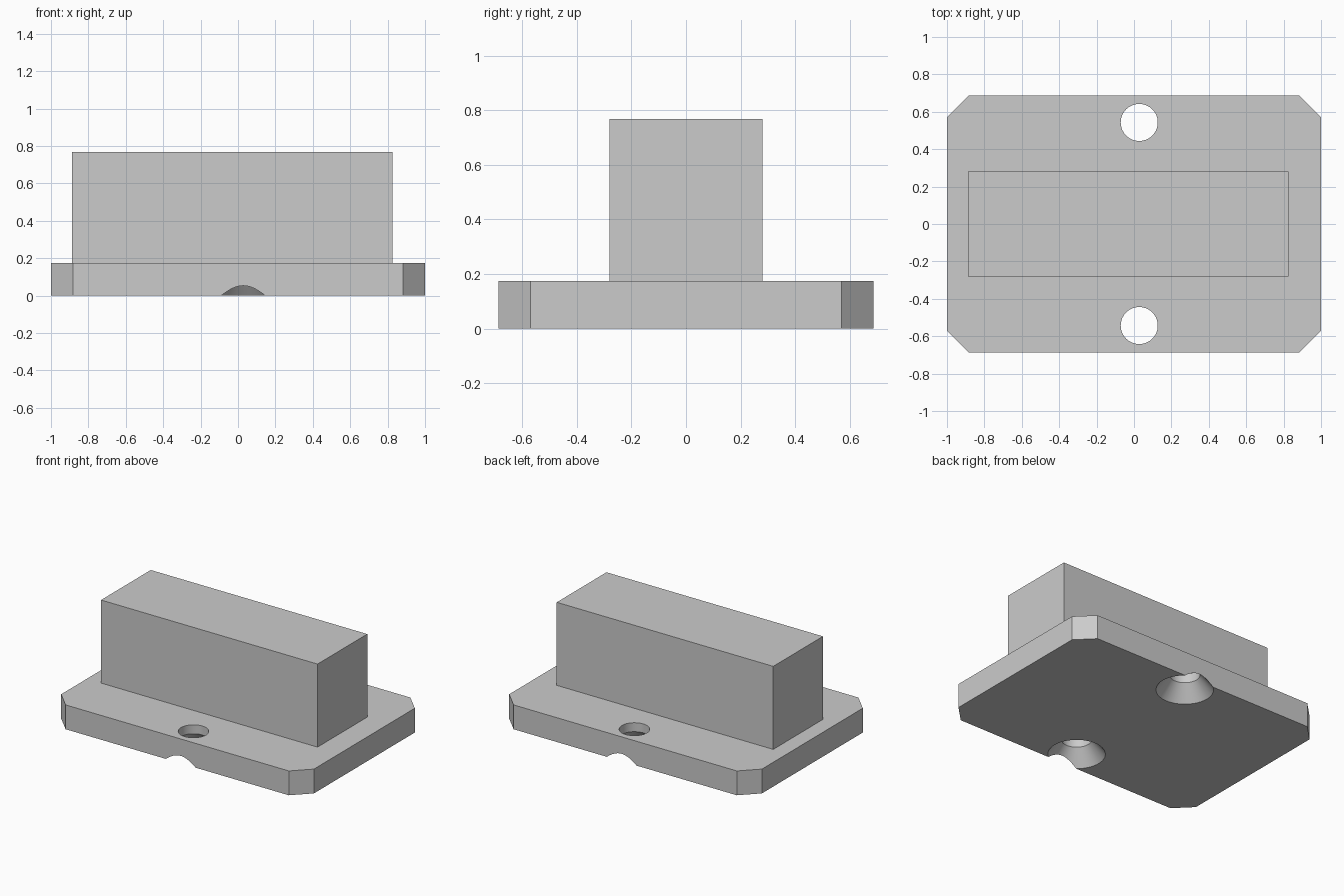
import bpy
import bmesh
import math

default = bpy.data.objects.get("Cube")
if default:
    bpy.data.objects.remove(default, do_unlink=True)

PLATE_H, BLOCK_TOP = 0.174, 0.768
HALF_X, HALF_Y, CHAMFER = 1.0, 0.687, 0.117
HOLE_X, HOLE_Y = 0.028, 0.543
HOLE_R, SINK_R, SINK_H = 0.099, 0.186, 0.11

grey = bpy.data.materials.new("plain_grey")
grey.use_nodes = True
colour = (0.6, 0.6, 0.6, 1)
grey.diffuse_color = colour
grey.node_tree.nodes["Principled BSDF"].inputs["Base Color"].default_value = colour


def make_object(name, bm):
    bmesh.ops.recalc_face_normals(bm, faces=bm.faces)
    mesh = bpy.data.meshes.new(name)
    bm.to_mesh(mesh)
    bm.free()
    mesh.materials.append(grey)
    obj = bpy.data.objects.new(name, mesh)
    bpy.context.collection.objects.link(obj)
    return obj


def prism(name, outline, z0, z1):
    bm = bmesh.new()
    face = bm.faces.new([bm.verts.new((x, y, z0)) for x, y in outline])
    top = bmesh.ops.extrude_face_region(bm, geom=[face])["geom"]
    bmesh.ops.translate(bm, vec=(0, 0, z1 - z0),
                        verts=[v for v in top if isinstance(v, bmesh.types.BMVert)])
    return make_object(name, bm)


# Base plate with chamfered corners
cx, cy = HALF_X - CHAMFER, HALF_Y - CHAMFER
plate = prism("base_plate",
              [(-cx, -HALF_Y), (cx, -HALF_Y), (HALF_X, -cy), (HALF_X, cy),
               (cx, HALF_Y), (-cx, HALF_Y), (-HALF_X, cy), (-HALF_X, -cy)],
              0, PLATE_H)

# Upright block, set slightly off centre
prism("upright_block",
      [(-0.887, -0.281), (0.826, -0.281), (0.826, 0.281), (-0.887, 0.281)],
      PLATE_H, BLOCK_TOP)

# Screw holes, countersunk from below and breaking through the plate edges
SEGMENTS, OVER = 64, 0.05
flare = SINK_R + OVER * (SINK_R - HOLE_R) / SINK_H
profile = [(flare, -OVER), (HOLE_R, SINK_H), (HOLE_R, PLATE_H + OVER)]
bm = bmesh.new()
for side in (-1, 1):
    rings = []
    for r, z in profile:
        angles = [math.tau * i / SEGMENTS for i in range(SEGMENTS)]
        rings.append([bm.verts.new((HOLE_X + r * math.cos(a),
                                    side * HOLE_Y + r * math.sin(a), z)) for a in angles])
    for low, high in zip(rings, rings[1:]):
        for i in range(SEGMENTS):
            j = (i + 1) % SEGMENTS
            bm.faces.new((low[i], low[j], high[j], high[i]))
    bm.faces.new(rings[0])
    bm.faces.new(rings[-1])
cutter = make_object("hole_cutter", bm)
cutter.hide_render = True

cut = plate.modifiers.new("screw_holes", "BOOLEAN")
cut.operation = "DIFFERENCE"
cut.solver = "EXACT"
cut.object = cutter

# Apply the cut, then smooth the round hole walls
bpy.ops.object.select_all(action="DESELECT")
plate.select_set(True)
bpy.context.view_layer.objects.active = plate
bpy.ops.object.modifier_apply(modifier=cut.name)
bpy.data.objects.remove(cutter, do_unlink=True)
bpy.ops.object.shade_smooth_by_angle(angle=math.radians(25))
